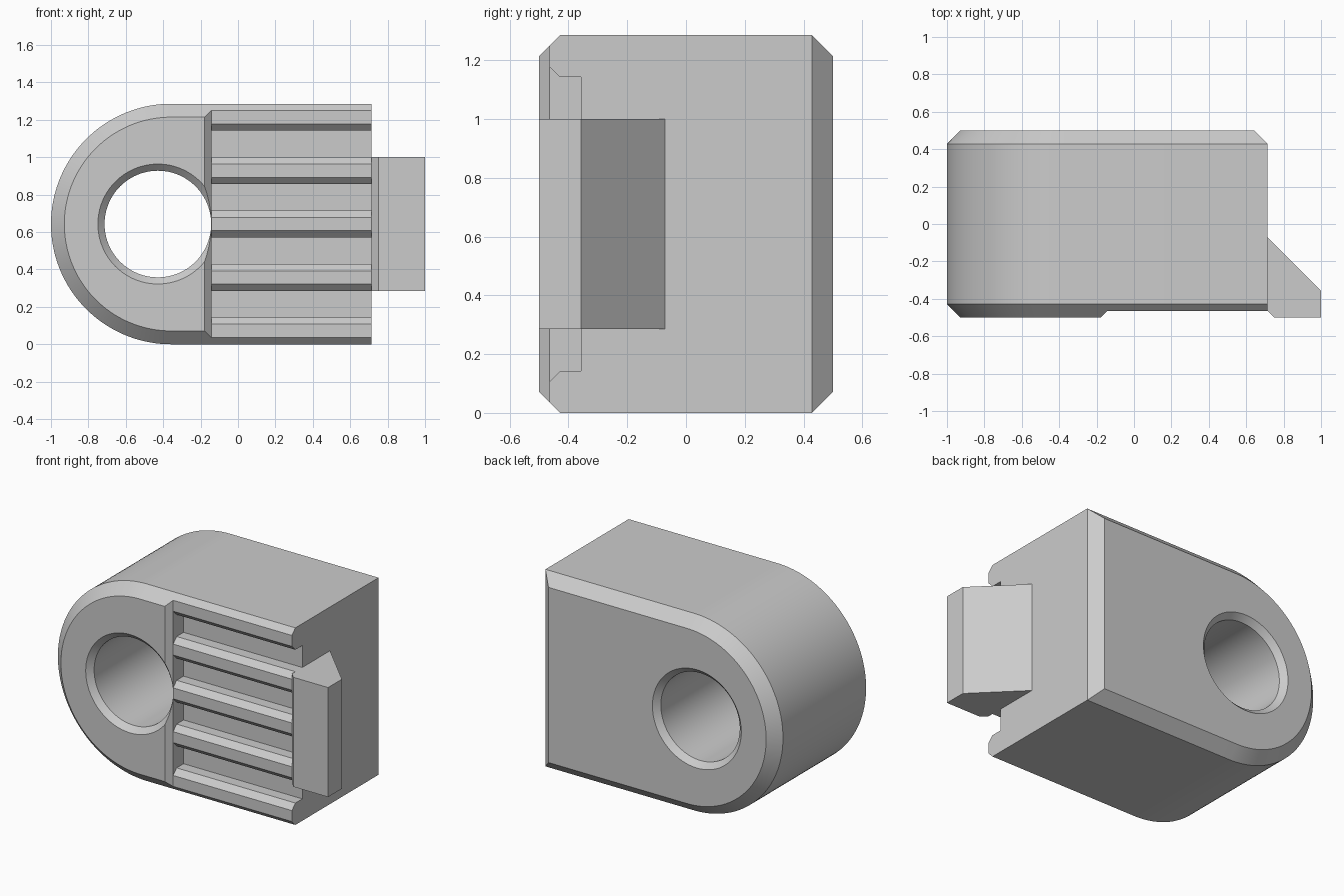
import bpy
import bmesh
import math

default = bpy.data.objects.get("Cube")
if default:
    bpy.data.objects.remove(default, do_unlink=True)

U = 1 / 14                       # chamfer size, the module of the design
END = 10 * U                     # right end of the body
MID = 9 * U                      # half the height, also the radius of the round end
FRONT = -0.5

grey = bpy.data.materials.new("light grey")
grey.use_nodes = True
colour = (0.6, 0.6, 0.6, 1)
grey.diffuse_color = colour
grey.node_tree.nodes["Principled BSDF"].inputs["Base Color"].default_value = colour


def loft(name, rings):
    """Closed solid skinned through rings of equal point count."""
    bm = bmesh.new()
    loops = [[bm.verts.new(p) for p in ring] for ring in rings]
    n = len(loops[0])
    for a, b in zip(loops, loops[1:]):
        for i in range(n):
            j = (i + 1) % n
            bm.faces.new((a[i], a[j], b[j], b[i]))
    bm.faces.new(loops[0])
    bm.faces.new(loops[-1])
    bmesh.ops.recalc_face_normals(bm, faces=bm.faces)
    mesh = bpy.data.meshes.new(name)
    bm.to_mesh(mesh)
    bm.free()
    mesh.materials.append(grey)
    obj = bpy.data.objects.new(name, mesh)
    bpy.context.collection.objects.link(obj)
    return obj


def activate(obj):
    bpy.ops.object.select_all(action="DESELECT")
    obj.select_set(True)
    bpy.context.view_layer.objects.active = obj


def cut(obj, cutter):
    activate(obj)
    mod = obj.modifiers.new("cut", "BOOLEAN")
    mod.operation = "DIFFERENCE"
    mod.solver = "EXACT"
    mod.object = cutter
    bpy.ops.object.modifier_apply(modifier=mod.name)
    bpy.data.objects.remove(cutter, do_unlink=True)


def outline(y, inset, right_inset, segments=72):
    """Block outline with a round left end."""
    r = MID - inset
    right = END - right_inset
    pts = [(right, y, MID - r), (right, y, MID + r)]
    for i in range(segments + 1):
        a = math.pi * (0.5 + i / segments)
        pts.append((-5 * U + r * math.cos(a), y, MID + r * math.sin(a)))
    return pts


def circle(y, r, segments=96):
    return [(-6 * U + r * math.cos(2 * math.pi * i / segments), y,
             MID + r * math.sin(2 * math.pi * i / segments)) for i in range(segments)]


# Body: chamfered front and back, no front chamfer on the right end
body = loft("body", [outline(FRONT, U, 0), outline(FRONT + U, 0, 0),
                     outline(-FRONT - U, 0, 0), outline(-FRONT, U, U)])

# Bore with a countersink at both ends
hole, sink = 0.285, U / 2
cut(body, loft("bore_cutter", [circle(FRONT - sink, hole + 2 * sink),
                               circle(FRONT + sink, hole),
                               circle(-FRONT - sink, hole),
                               circle(-FRONT + sink, hole + 2 * sink)]))

# Shallow step across the front of the grip area
step = [(-3 * U, FRONT - U / 2), (-2 * U, FRONT + U / 2),
        (1, FRONT + U / 2), (1, FRONT - U / 2)]
cut(body, loft("step_cutter", [[(x, y, z) for x, y in step] for z in (-0.1, 1.4)]))

# Four horizontal grooves with chamfered lips
half_profile = [(FRONT, 2 * U), (FRONT + U, U), (FRONT + 2 * U, U)]
profile = half_profile + [(y, -z) for y, z in reversed(half_profile)]
for k in range(4):
    centre = (3 + 4 * k) * U
    cut(body, loft("groove_cutter", [[(x, y, centre + z) for y, z in profile]
                                     for x in (-2 * U, 1)]))

# Wedge-shaped tab on the right end
tab_profile = [(END, FRONT + U / 2), (END + U / 2, FRONT), (1, FRONT),
               (1, FRONT + 2 * U), (END, -U)]
tab = loft("end_tab", [[(x, y, z) for x, y in tab_profile] for z in (4 * U, 14 * U)])

for part in (body, tab):
    activate(part)
    bpy.ops.object.shade_smooth_by_angle(angle=math.radians(30))
